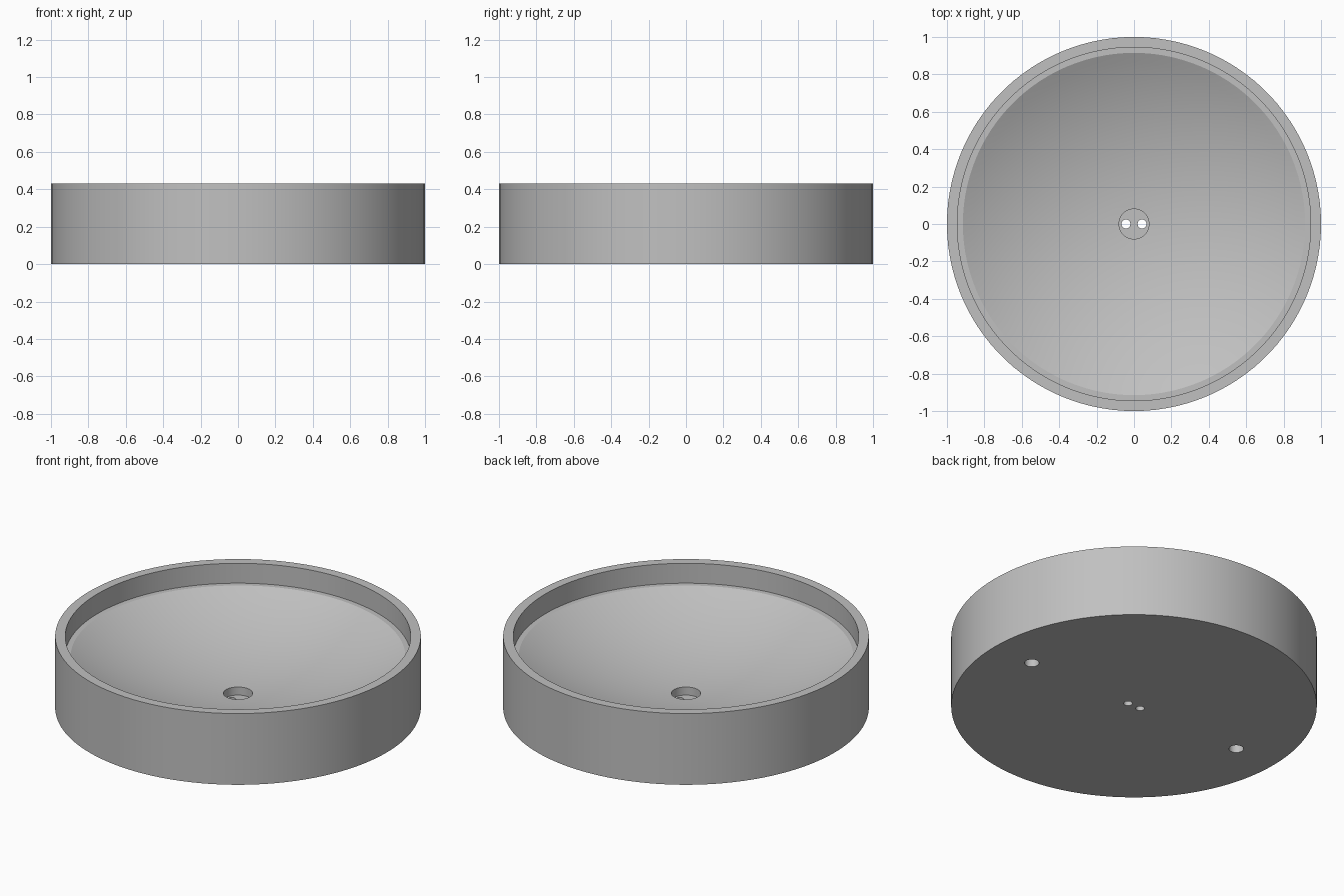
import bpy, bmesh, math
from mathutils import Vector

old = bpy.data.objects.get("Cube")
if old:
    bpy.data.objects.remove(old, do_unlink=True)

HEIGHT, LEDGE_Z, BOWL_Z, FLOOR_Z = 0.43, 0.31, 0.085, 0.038
RIM_R, BOWL_R, RECESS_R = 0.945, 0.915, 0.08

grey = bpy.data.materials.new("plain grey")
grey.use_nodes = True
colour = (0.53, 0.53, 0.53, 1)
grey.diffuse_color = colour
grey.node_tree.nodes["Principled BSDF"].inputs["Base Color"].default_value = colour


def make_object(name, bm):
    bmesh.ops.recalc_face_normals(bm, faces=bm.faces)
    mesh = bpy.data.meshes.new(name)
    bm.to_mesh(mesh)
    bm.free()
    mesh.materials.append(grey)
    obj = bpy.data.objects.new(name, mesh)
    bpy.context.collection.objects.link(obj)
    return obj


def lathe(name, profile, steps):
    bm = bmesh.new()
    verts = [bm.verts.new((r, 0, z)) for r, z in profile]
    edges = [bm.edges.new(pair) for pair in zip(verts, verts[1:])]
    bmesh.ops.spin(bm, geom=verts + edges, cent=(0, 0, 0), axis=(0, 0, 1),
                   angle=math.tau, steps=steps, use_duplicate=False)
    bmesh.ops.remove_doubles(bm, verts=bm.verts, dist=0.0001)
    return make_object(name, bm)


# Spherical bowl surface, from the ledge down to the central recess
depth = LEDGE_Z - BOWL_Z
sphere_r = (BOWL_R ** 2 + depth ** 2) / (2 * depth)
bowl = []
for i in range(17):
    r = BOWL_R + (RECESS_R - BOWL_R) * i / 16
    bowl.append((r, BOWL_Z + sphere_r - math.sqrt(sphere_r ** 2 - r * r)))

# Round body: base, outer wall, rim, inner wall, ledge, bowl and recess
profile = [(0, 0), (1, 0), (1, HEIGHT), (RIM_R, HEIGHT), (RIM_R, LEDGE_Z)]
profile += bowl + [(RECESS_R, FLOOR_Z), (0, FLOOR_Z)]
body = lathe("round_dish", profile, 108)


# Hole cutters: two through holes in the recess, two blind holes in the base
def add_cylinder(bm, x, radius, bottom, top):
    made = bmesh.ops.create_cone(bm, cap_ends=True, segments=32, radius1=radius,
                                 radius2=radius, depth=top - bottom)
    bmesh.ops.translate(bm, verts=made["verts"],
                        vec=Vector((x, 0, (top + bottom) / 2)))


bm = bmesh.new()
for side in (-1, 1):
    add_cylinder(bm, side * 0.043, 0.024, -0.05, 0.06)
    add_cylinder(bm, side * 0.73, 0.04, -0.05, 0.13)
cutter = make_object("hole_cutter", bm)
cutter.hide_render = True

cut = body.modifiers.new("holes", 'BOOLEAN')
cut.operation = 'DIFFERENCE'
cut.solver = 'EXACT'
cut.object = cutter
bpy.ops.object.select_all(action='DESELECT')
bpy.context.view_layer.objects.active = body
body.select_set(True)
bpy.ops.object.modifier_apply(modifier=cut.name)
bpy.data.objects.remove(cutter, do_unlink=True)

bpy.ops.object.shade_smooth_by_angle(angle=math.radians(20))
